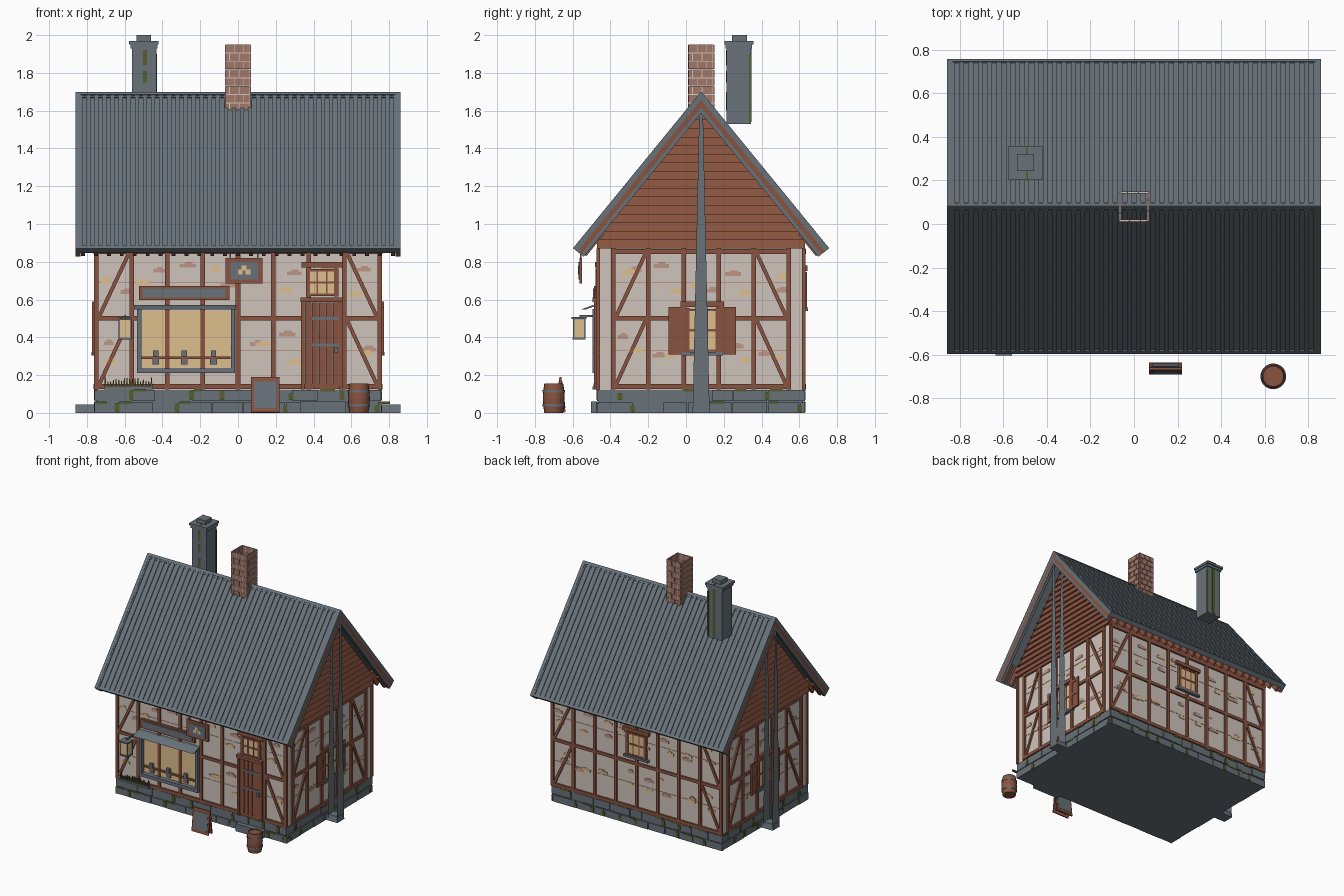
import bpy, bmesh, math, random
from mathutils import Matrix, Vector

if "Cube" in bpy.data.objects:
    bpy.data.objects.remove(bpy.data.objects["Cube"])
random.seed(4)

def colour(name, r, g, b):
    m = bpy.data.materials.new(name)
    m.diffuse_color = [((c / 255 + .055) / 1.055) ** 2.4 for c in (r, g, b)] + [1]
    m.use_nodes = True
    m.node_tree.nodes["Principled BSDF"].inputs["Base Color"].default_value = m.diffuse_color
    return m

PLASTER = colour("plaster", 208, 196, 188)
WOOD = colour("brown_wood", 138, 83, 64)
GREY = colour("slate_grey", 104, 114, 121)
GLOW = colour("warm_glass", 222, 191, 140)
MOSS = colour("moss_green", 84, 94, 46)
BRICK = colour("chimney_brick", 162, 119, 104)
PINK = colour("worn_plaster", 190, 150, 134)
parts = {}

def mesh(name, mat):
    return parts.setdefault(name, (bmesh.new(), mat))[0]

def loft(name, mat, low, high, z0, z1, M=Matrix()):
    """Block between two rectangles (x0, x1, y0, y1) at heights z0 and z1."""
    bm, rings = mesh(name, mat), []
    for (x0, x1, y0, y1), z in ((low, z0), (high, z1)):
        rings.append([bm.verts.new(M @ Vector((x, y, z)))
                      for x, y in ((x0, y0), (x1, y0), (x1, y1), (x0, y1))])
    a, b = rings
    bm.faces.new(a[::-1])
    bm.faces.new(b)
    for i in range(4):
        j = (i + 1) % 4
        bm.faces.new((a[i], a[j], b[j], b[i]))

def box(name, mat, x0, x1, y0, y1, z0, z1, M=Matrix()):
    loft(name, mat, (x0, x1, y0, y1), (x0, x1, y0, y1), z0, z1, M)

def beam(name, mat, p, q, w, d, M):
    """Slanted timber on a wall from p to q (along, height)."""
    dx, dz = q[0] - p[0], q[1] - p[1]
    h = math.hypot(dx, dz) / 2
    T = Matrix.Translation(((p[0] + q[0]) / 2, 0, (p[1] + q[1]) / 2)) @ Matrix.Rotation(math.atan2(dx, dz), 4, 'Y')
    box(name, mat, -w / 2, w / 2, 0, d, -h, h, M @ T)

def lathe(name, mat, profile, cx, cy, n=20):
    bm = mesh(name, mat)
    vs = [bm.verts.new((cx + r, cy, z)) for r, z in profile]
    es = [bm.edges.new(e) for e in zip(vs, vs[1:])]
    bmesh.ops.spin(bm, geom=vs + es, cent=(cx, cy, 0), axis=(0, 0, 1), angle=math.tau, steps=n)
    bmesh.ops.remove_doubles(bm, verts=bm.verts, dist=1e-5)

# Wall frames: local x runs along the wall, local y points outward
FRONT = Matrix(((1, 0, 0, 0), (0, -1, 0, -.46), (0, 0, 1, 0), (0, 0, 0, 1)))
BACK = Matrix(((1, 0, 0, 0), (0, 1, 0, .62), (0, 0, 1, 0), (0, 0, 0, 1)))
RIGHT = Matrix(((0, 1, 0, .75), (1, 0, 0, .08), (0, 0, 1, 0), (0, 0, 0, 1)))
LEFT = Matrix(((0, -1, 0, -.75), (1, 0, 0, .08), (0, 0, 1, 0), (0, 0, 0, 1)))
WALLS = (("front", FRONT, .75, 8), ("back", BACK, .75, 8), ("right", RIGHT, .465, 5), ("left", LEFT, .465, 5))

# Plaster body and foundation core
box("plaster_walls", PLASTER, -.75, .75, -.46, .62, .12, .9)
box("foundation", GREY, -.75, .75, -.46, .62, 0, .125)

for side, M, half, bays in WALLS:
    tim, step = side + "_timbers", 2 * half / bays
    ext = .76 if half > .5 else .55
    # Foundation stones in two courses with mossy joints
    for z0, z1 in ((.0, .055), (.062, .122)):
        a = -ext
        while a < ext - .01:
            b = min(a + random.uniform(.1, .2), ext)
            box(side + "_stones", GREY, a, b - .006, -.01, random.uniform(.007, .011), z0, z1, M)
            if random.random() < .6 and b < ext:
                box(side + "_moss", MOSS, b - .018, b + .008, 0, .0135, z0 + .005, z1 - random.uniform(0, .02), M)
            if random.random() < .5:
                box(side + "_moss", MOSS, a + .01, a + random.uniform(.05, .09), 0, .0135, z1 - .008, z1 + .004, M)
            a = b
    # Posts, rails and corner braces
    for i in range(bays + 1):
        c = -half + i * step
        box(tim, WOOD, c - .012, c + .012, -.005, .013, .125, .87, M)
    for z in (.14, .855):
        box(tim, WOOD, -half, half, -.005, .014, z - .013, z + .013, M)
    for a, b in (((-half, -.53), (-.02, .35), (.55, half)) if side == "front" else ((-half, half),)):
        box(tim, WOOD, a, b, -.005, .012, .488, .512, M)
    for s in (-1, 1):
        for z0, z1 in ((.15, .49), (.51, .845)):
            beam(tim, WOOD, (s * (half - .015), z0), (s * (half - step + .015), z1), .02, .011, M)
    # Worn plaster patches along two weathered lines
    for z in (.33, .69):
        box(side + "_worn_lines", PINK, -half, half, 0, .002, z - .003, z + .003, M)
    for i in range(bays * 4):
        w = random.uniform(.05, .09)
        a = -half + (i // 4) * step + random.uniform(.02, step - w)
        z = (.33, .69)[i // 2 % 2] + random.uniform(-.08, .08)
        n, m = (("_tan_patches", GLOW), ("_pink_patches", PINK))[i % 2]
        box(side + n, m, a, a + w, 0, .004, z, z + .02, M)
        box(side + n, m, a + w * .3, a + w * .8, 0, .004, z + .02, z + .03, M)

def window(name, M, c, hw, z0, z1, sill=True):
    """Small glowing window with frame, glazing bars and lintel."""
    box(name + "_glass", GLOW, c - hw, c + hw, 0, .014, z0, z1, M)
    for a in (c - hw, c + hw):
        box(name + "_frame", WOOD, a - .011, a + .011, 0, .02, z0 - .01, z1 + .01, M)
    for a in (c - hw / 3, c + hw / 3):
        box(name + "_frame", WOOD, a - .004, a + .004, 0, .017, z0, z1, M)
    for z in (z0, (z0 + z1) / 2, z1):
        box(name + "_frame", WOOD, c - hw, c + hw, 0, .018, z - .006, z + .006, M)
    box(name + "_lintel", WOOD, c - hw - .035, c + hw + .035, 0, .022, z1 + .015, z1 + .045, M)
    if sill:
        box(name + "_sill", GREY, c - hw - .03, c + hw + .03, 0, .025, z0 - .025, z0 - .008, M)

window("transom_window", FRONT, .445, .075, .625, .755, False)
window("back_window", BACK, 0, .08, .565, .735)
for side, M in (("right", RIGHT), ("left", LEFT)):
    window(side + "_window", M, .007, .08, .33, .545)
    # Shutters with rails
    for s in (-1, 1):
        c = .007 + s * .132
        box(side + "_shutters", WOOD, c - .046, c + .046, .012, .018, .31, .56, M)
        for k in (-1, 1):
            box(side + "_shutters", WOOD, c + k * .037 - .01, c + k * .037 + .01, .012, .023, .31, .56, M)
        for z in (.325, .435, .545):
            box(side + "_shutters", WOOD, c - .04, c + .04, .012, .022, z - .012, z + .012, M)
    # Tall tapering gable stay made of two flat sheets, with its foot
    for d in (.026, .107):
        bm = mesh(side + "_gable_stay", GREY)
        bm.faces.new([bm.verts.new(M @ Vector(v)) for v in
                      ((-.045, d, 0), (.045, d, 0), (.01, d, 1.58), (-.01, d, 1.58))])
    loft(side + "_stay_foot", GREY, (-.045, .045, 0, .11), (-.035, .035, 0, .11), 0, .045, M)

# Clapboard gables, shaped to the underside of the roof
n, top = 16, 1.595
for i in range(n):
    z0 = .87 + i * (top - .87) / n
    z1 = .87 + (i + 1) * (top - .87) / n
    h0, h1 = (max(.002, min(.55, (top + .01 - z) / 1.224)) for z in (z0, z1))
    loft("gable_boards", WOOD, (-.772, .772, .08 - h0, .08 + h0), (-.758, .758, .08 - h1, .08 + h1), z0, z1)

# Roof slopes: local y runs down the slope, local z is the slope normal
ang = math.atan2(.82, .67)
ca, sa, L = math.cos(ang), math.sin(ang), 1.055
for s, side in ((-1, "front"), (1, "back")):
    M = Matrix(((1, 0, 0, 0), (0, s * ca, s * sa, .08), (0, -sa, ca, 1.688), (0, 0, 0, 1)))
    box(side + "_roof", GREY, -.855, .855, 0, L, -.025, 0, M)
    for i in range(40):
        x = -.835 + i * 1.67 / 39
        box(side + "_roof_ribs", GREY, x - .011, x + .011, 0, L + .004, -.01, .007, M)
    box(side + "_roof_ends", GREY, -.86, .86, L - .012, L + .006, -.03, .008, M)
    box(side + "_ridge_cap", GREY, -.86, .86, -.006, .012, -.01, .009, M)
    for i in range(25):
        x = -.82 + i * 1.64 / 24
        box(side + "_rafter_tails", WOOD, x - .01, x + .01, .9, L - .006, -.072, -.022, M)
    for e in (-1, 1):
        x0, x1 = sorted((e * .835, e * .86))
        box("bargeboard_outer", GREY, x0, x1, 0, L + .005, -.02, .009, M)
        box("bargeboard_middle", WOOD, x0, x1, 0, L + .005, -.045, -.02, M)
        box("bargeboard_inner", GREY, x0, x1, .02, L + .005, -.064, -.045, M)

# Hollow brick chimney
for i in range(8):
    z = 1.6 + i * .044
    for r in range(4):
        M = Matrix.Translation((0, .08, z)) @ Matrix.Rotation(r * math.pi / 2, 4, 'Z')
        cuts = (-.07, -.02, .03, .06) if i % 2 else (-.07, -.045, .005, .06)
        for a, b in zip(cuts, cuts[1:]):
            box("chimney_bricks", BRICK, a + .002, b - .002, -.07, -.06, 0, .039, M)
        box("chimney_mortar", PLASTER, -.066, .062, -.066, -.062, 0, .043, M)

# Grey chimney with cap and moss streaks
box("grey_chimney", GREY, -.56, -.432, .215, .343, 1.53, 1.95)
box("chimney_cap", GREY, -.577, -.42, .203, .358, 1.95, 1.968)
box("chimney_neck", GREY, -.568, -.425, .208, .35, 1.93, 1.95)
box("chimney_top", GREY, -.538, -.46, .243, .322, 1.968, 2)
for z0, z1 in ((1.6, 1.7), (1.75, 1.81), (1.84, 1.92)):
    box("chimney_moss", MOSS, -.503, -.483, .212, .3, z0, z1)
box("chimney_moss", MOSS, -.505, -.48, .3, .347, 1.54, 1.93)
box("chimney_moss", MOSS, -.497, -.487, .207, .354, 1.95, 1.97)
box("chimney_moss", MOSS, -.443, -.43, .333, .346, 1.54, 1.9)

# Shop window with shelf, wares and awning
box("shop_glass", GLOW, -.51, -.04, 0, .007, .24, .54, FRONT)
for x0, x1, z0, z1 in ((-.535, -.512, .21, .55), (-.038, -.015, .21, .55), (-.535, -.015, .21, .235)):
    box("shop_window_frame", GREY, x0, x1, 0, .035, z0, z1, FRONT)
box("shop_shelf", WOOD, -.51, -.04, 0, .022, .285, .298, FRONT)
for x in (-.435, -.285, -.13):
    box("shop_wares", GREY, x - .014, x + .014, .008, .03, .298, .33, FRONT)
    box("shop_wares", GREY, x - .018, x + .018, .008, .02, .255, .285, FRONT)
loft("awning", GREY, (-.55, -.01, .07, .095), (-.55, -.01, 0, .03), .548, .572, FRONT)
box("shop_sign_frame", WOOD, -.525, -.045, .01, .028, .598, .672, FRONT)
box("shop_sign_panel", GREY, -.505, -.065, .02, .033, .612, .658, FRONT)

# Hanging sign with a plain diamond motif
box("hanging_sign_frame", WOOD, -.065, .13, .09, .105, .685, .82, FRONT)
box("hanging_sign_panel", GREY, -.04, .105, .095, .109, .705, .8, FRONT)
for x, z in ((.032, .768), (.012, .745), (.052, .745)):
    box("sign_motif", GLOW, x - .013, x + .013, .1, .112, z - .013, z + .013, FRONT)
for x in (-.04, .105):
    box("hanging_sign_straps", GREY, x - .004, x + .004, .094, .1, .82, .88, FRONT)

# Lantern on a bracket
box("lantern_glass", GLOW, -.628, -.568, .075, .135, .4, .495, FRONT)
for x in (-.628, -.568):
    for y in (.075, .135):
        box("lantern_cage", GREY, x - .004, x + .004, y - .004, y + .004, .39, .5, FRONT)
box("lantern_cage", GREY, -.636, -.56, .068, .145, .497, .508, FRONT)
box("lantern_cage", GREY, -.632, -.564, .072, .14, .388, .398, FRONT)
box("lantern_arm", GREY, -.602, -.594, 0, .105, .508, .518, FRONT)

# Planter with grass
box("planter", GREY, -.71, -.45, .01, .035, .125, .14, FRONT)
for i in range(18):
    x = -.703 + i * .0144
    loft("planter_grass", MOSS, (x - .006, x + .006, .015, .03), (x - .002, x + .002, .02, .026),
         .13, random.uniform(.165, .195), FRONT)

# Plank door, hinges, handle, lintel and step
for i in range(5):
    x = .355 + i * .037
    box("door_planks", WOOD, x, x + .033, 0, .02, .145, .585, FRONT)
for x in (.343, .545):
    box("door_frame", WOOD, x - .009, x + .009, 0, .027, .125, .59, FRONT)
box("door_frame", WOOD, .33, .555, 0, .035, .588, .612, FRONT)
for z in (.36, .5):
    box("door_hinges", GREY, .39, .535, .015, .025, z - .008, z + .008, FRONT)
box("door_handle", GREY, .51, .53, .02, .035, .32, .35, FRONT)
box("door_step", GREY, .33, .57, 0, .043, 0, .06, FRONT)

# Folding pavement board
for s in (-1, 1):
    M = Matrix.Translation((.145, -.665, .19)) @ Matrix.Rotation(s * .12, 4, 'X')
    box("pavement_board_frame", WOOD, -.075, .075, -.005, .005, -.188, 0, M)
    box("pavement_board_panel", GREY, -.06, .06, -.007, .007, -.165, -.025, M)

# Barrel with hoops
lathe("barrel", WOOD, ((0, 0), (.05, 0), (.056, .04), (.058, .078), (.056, .115), (.05, .155), (.045, .155), (.045, .148), (0, .148)), .64, -.7)
for z in (.035, .108):
    lathe("barrel_hoops", GREY, ((.05, z), (.0595, z), (.0595, z + .012), (.05, z + .012)), .64, -.7)

# Turn every part into an object
for name, (bm, mat) in parts.items():
    bmesh.ops.recalc_face_normals(bm, faces=bm.faces)
    me = bpy.data.meshes.new(name)
    bm.to_mesh(me)
    bm.free()
    me.materials.append(mat)
    bpy.context.collection.objects.link(bpy.data.objects.new(name, me))
